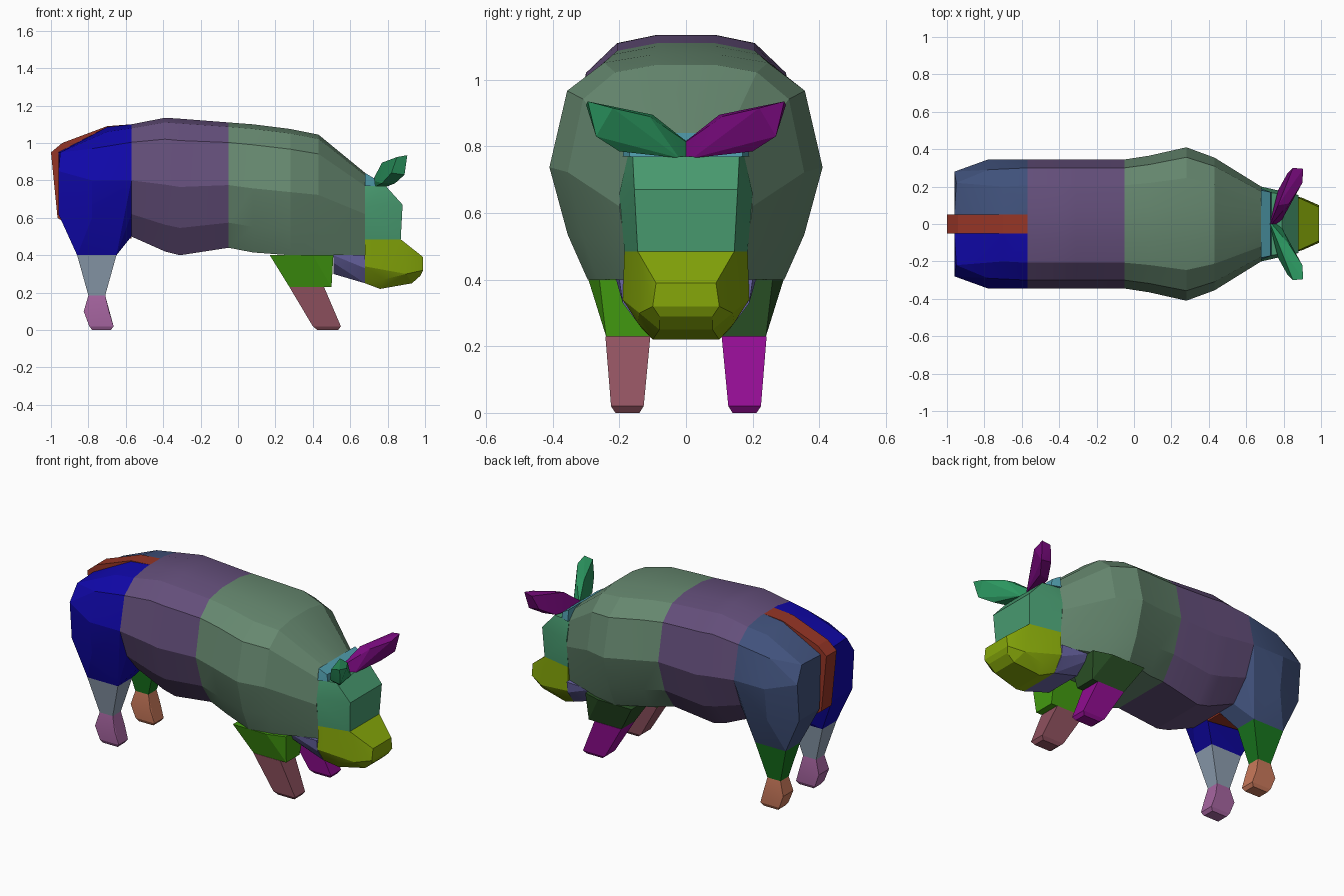
import bpy
import bmesh
from math import radians

cube = bpy.data.objects.get("Cube")
if cube:
    bpy.data.objects.remove(cube, do_unlink=True)


def make_material(name, hex_colour):
    """Material from a hex colour, converted to linear values."""
    channels = [int(hex_colour[i:i + 2], 16) / 255 for i in (0, 2, 4)]
    colour = [c ** 2.2 for c in channels] + [1.0]
    material = bpy.data.materials.new(name + "_colour")
    material.use_nodes = True
    material.diffuse_color = colour
    shader = material.node_tree.nodes["Principled BSDF"]
    shader.inputs["Base Color"].default_value = colour
    shader.inputs["Roughness"].default_value = 0.6
    return material


def finish(name, bm, hex_colour):
    """Turn a bmesh into a coloured object with crisp facets."""
    bmesh.ops.recalc_face_normals(bm, faces=bm.faces[:])
    mesh = bpy.data.meshes.new(name)
    bm.to_mesh(mesh)
    bm.free()
    mesh.materials.append(make_material(name, hex_colour))
    part = bpy.data.objects.new(name, mesh)
    bpy.context.collection.objects.link(part)
    bpy.ops.object.select_all(action="DESELECT")
    part.select_set(True)
    bpy.context.view_layer.objects.active = part
    bpy.ops.object.shade_smooth_by_angle(angle=radians(14))
    return part


def hull(name, points, hex_colour):
    """Convex faceted solid around a handful of corner points."""
    bm = bmesh.new()
    for point in points:
        bm.verts.new(point)
    bmesh.ops.convex_hull(bm, input=bm.verts[:])
    loose = [v for v in bm.verts if not v.link_faces]
    bmesh.ops.delete(bm, geom=loose, context="VERTS")
    bmesh.ops.dissolve_limit(bm, angle_limit=radians(2),
                             verts=bm.verts[:], edges=bm.edges[:])
    return finish(name, bm, hex_colour)


def pair(name, points, right_colour, left_colour):
    """Mirrored hulls on either side of the spine."""
    for side, sign, colour in (("right", -1, right_colour),
                               ("left", 1, left_colour)):
        mirrored = [(x, sign * y, z) for x, y, z in points]
        hull(side + "_" + name, mirrored, colour)


def blocks(rows):
    """Corners of stacked rectangles given as z, back, front, inner, outer."""
    return [(x, y, z) for z, back, front, inner, outer in rows
            for x in (back, front) for y in (inner, outer)]


def both(points):
    """Repeat points on the opposite side of the spine."""
    return [(x, sign * y, z) for x, y, z in points for sign in (1, -1)]


def half_ring(x, bottom, top, width, belly):
    """Right-hand half of a body section, from back to belly."""
    shape = [(.25, 1), (.6, .965), (.87, .84), (1, .5),
             (.65 + .3 * belly, .2), (belly, 0)]
    return [(x, width * w, bottom + t * (top - bottom)) for w, t in shape]


def loft(name, sections, hex_colour):
    """Skin body sections and close both ends."""
    bm = bmesh.new()
    rings = []
    for section in sections:
        half = half_ring(*section)
        ring = half + [(x, -y, z) for x, y, z in reversed(half)]
        rings.append([bm.verts.new(p) for p in ring])
    for a, b in zip(rings, rings[1:]):
        for i in range(len(a)):
            j = (i + 1) % len(a)
            bm.faces.new((a[i], a[j], b[j], b[i]))
    bm.faces.new(rings[0])
    bm.faces.new(rings[-1])
    return finish(name, bm, hex_colour)


# Torso: waist and chest share the section where they meet
waist_back = (-.57, .5, 1.10, .345, .5)
waist_front = (-.05, .44, 1.11, .345, .55)
loft("waist", [waist_back, (-.39, .42, 1.135, .345, .5),
               (-.31, .4, 1.13, .345, .5), waist_front], "64507A")
loft("chest", [waist_front, (.08, .415, 1.1, .365, .62),
               (.28, .4, 1.075, .41, .72), (.43, .4, 1.045, .355, .75),
               (.68, .4, .84, .2, .85)], "66876F")

# Rump halves, each reaching down to the top of a hind leg
rump = [p for p in half_ring(*waist_back)]
rump += [(-.57, .05, 1.1), (-.57, .05, .5), (-.7, .05, 1.085),
         (-.7, .2, 1.06), (-.78, .29, .97), (-.78, .345, .8),
         (-.78, .32, .6), (-.96, .05, .95), (-.95, .22, .95),
         (-.96, .28, .85), (-.96, .26, .62), (-.96, .06, .62)]
rump += blocks([(.4, -.86, -.65, .11, .25)])
pair("haunch", rump, "1710A8", "42527A")

# Narrow strip over the spine and tail
spine = [(-.57, 1.1), (-.7, 1.09), (-.94, 1.0), (-1, .95),
         (-.995, .9), (-.965, .6), (-.85, .52), (-.57, .49)]
hull("tail_strip", both([(x, .05, z) for x, z in spine]), "94382A")

# Hind legs
pair("hind_shin", blocks([(.4, -.86, -.65, .11, .25),
                          (.185, -.8, -.71, .135, .215)]),
     "8C9CAE", "1E7523")
pair("hind_foot", blocks([(.185, -.8, -.71, .135, .215),
                          (.1, -.825, -.69, .125, .225),
                          (.02, -.795, -.665, .13, .22),
                          (0, -.78, -.68, .14, .21)]),
     "A5659F", "C8785B")

# Front legs
pair("shoulder", blocks([(.4, .17, .4, .07, .293),
                         (.4, .4, .51, .07, .26),
                         (.23, .275, .5, .11, .24)]),
     "459B18", "2D5029")
pair("front_leg", blocks([(.23, .275, .46, .107, .242),
                          (.02, .4, .55, .127, .225),
                          (0, .425, .535, .14, .212)]),
     "8F5360", "901590")

# Jaw under the throat
hull("jaw", both([(.51, .21, .4), (.68, .2, .4), (.51, .12, .3),
                  (.51, .19, .36), (.68, .13, .25), (.68, .19, .33)]),
     "6B67A6")

# Snout, tapering towards the nose
hull("snout", both([(.68, .185, .485), (.87, .145, .485), (.68, .19, .34),
                    (.68, .13, .25), (.76, .1, .22), (.78, .145, .27),
                    (.9, .14, .3), (.93, .08, .25), (.99, .09, .39),
                    (.99, .1, .32), (.975, .08, .29)]), "85A612")

# Forehead and the band behind the ears
hull("forehead", both([(.68, .175, .77), (.79, .16, .77), (.88, .155, .67),
                       (.87, .145, .485), (.68, .2, .66),
                       (.68, .185, .485)]), "4A9A70")
hull("brow_band", both([(.68, .18, .84), (.73, .17, .81), (.735, .17, .77),
                        (.68, .19, .77)]), "529DAD")

# Ears, leaning forward and outward
ear = [(.72, -.02, .8), (.73, -.02, .765), (.79, .02, .765),
       (.77, .1, .895), (.83, .11, .89), (.77, .18, .785),
       (.84, .2, .785), (.82, .27, .84), (.89, .27, .83),
       (.85, .3, .925), (.905, .295, .935), (.9, .22, .915)]
pair("ear", ear, "2F9560", "76127B")
